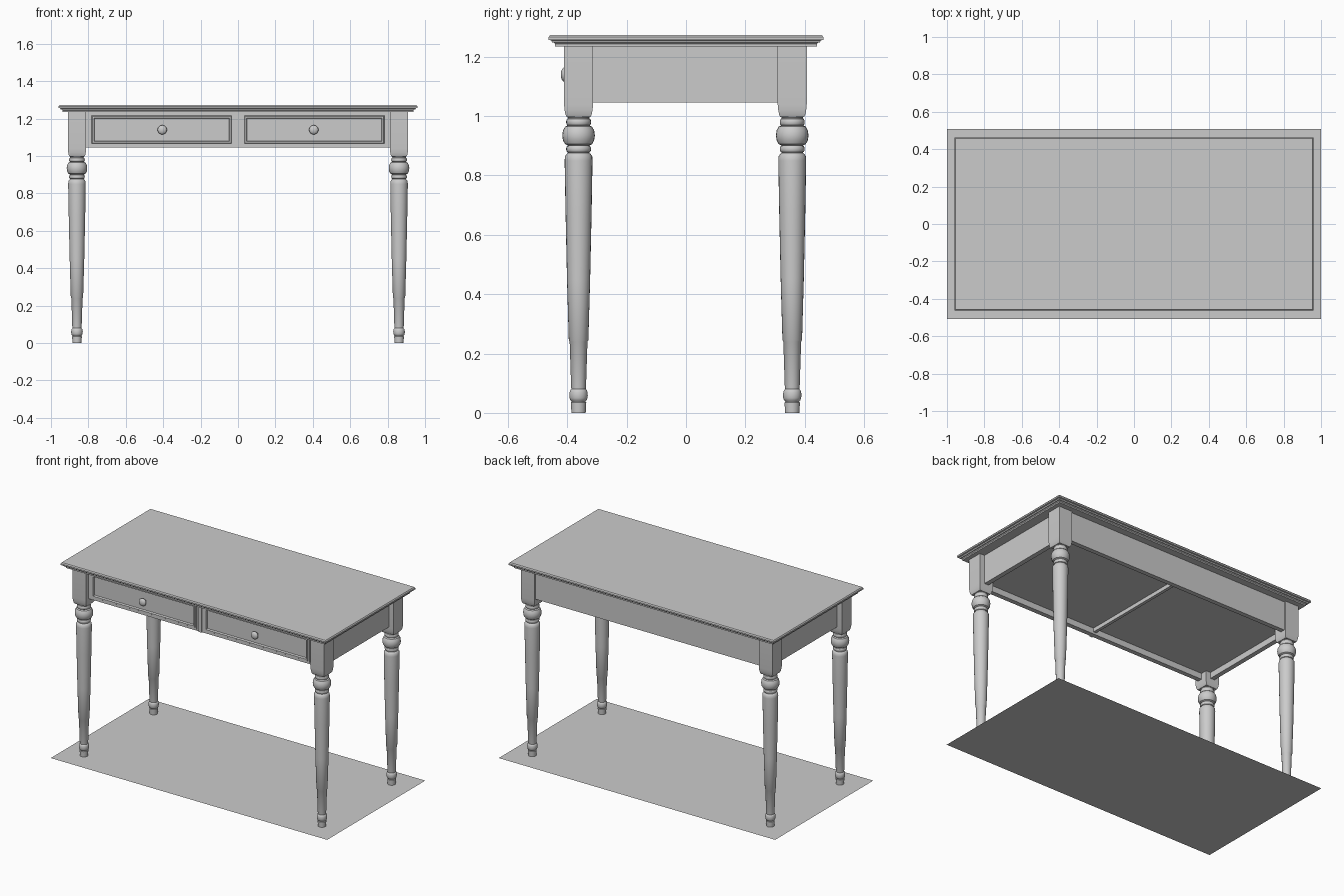
import bpy, bmesh, math
from mathutils import Matrix, Vector

if "Cube" in bpy.data.objects:
    bpy.data.objects.remove(bpy.data.objects["Cube"], do_unlink=True)

GREY = (0.6, 0.6, 0.6, 1)
mat = bpy.data.materials.new("plain grey")
mat.use_nodes = True
mat.diffuse_color = GREY
mat.node_tree.nodes["Principled BSDF"].inputs["Base Color"].default_value = GREY


def finish(bm, name, smooth=False):
    bmesh.ops.recalc_face_normals(bm, faces=bm.faces)
    mesh = bpy.data.meshes.new(name)
    bm.to_mesh(mesh)
    bm.free()
    mesh.materials.append(mat)
    ob = bpy.data.objects.new(name, mesh)
    bpy.context.collection.objects.link(ob)
    if smooth:
        bpy.ops.object.select_all(action="DESELECT")
        ob.select_set(True)
        bpy.context.view_layer.objects.active = ob
        bpy.ops.object.shade_smooth_by_angle(angle=math.radians(35))
    return ob


def box(name, x0, x1, y0, y1, z0, z1):
    bm = bmesh.new()
    bmesh.ops.create_cube(bm, size=1)
    for v in bm.verts:
        v.co = ((x0 + x1) / 2 + v.co.x * (x1 - x0),
                (y0 + y1) / 2 + v.co.y * (y1 - y0),
                (z0 + z1) / 2 + v.co.z * (z1 - z0))
    return finish(bm, name)


def stack(name, rings, smooth=False):
    """Skin a list of equal-length vertex rings and cap both ends."""
    bm = bmesh.new()
    loops = [[bm.verts.new(p) for p in ring] for ring in rings]
    for a, b in zip(loops, loops[1:]):
        for i in range(len(a)):
            j = (i + 1) % len(a)
            bm.faces.new((a[i], a[j], b[j], b[i]))
    bm.faces.new(loops[0])
    bm.faces.new(loops[-1])
    return finish(bm, name, smooth)


def rect(hx, hy, z, cx=0, cy=0):
    return [(cx + sx * hx, cy + sy * hy, z) for sx, sy in ((-1, -1), (1, -1), (1, 1), (-1, 1))]


def lathe(name, profile, base, rot=Matrix(), sides=24):
    rings = []
    for r, h in profile:
        angles = (2 * math.pi * i / sides for i in range(sides))
        rings.append([Vector(base) + rot @ Vector((r * math.cos(a), r * math.sin(a), h)) for a in angles])
    return stack(name, rings, True)


def bead(z, half, neck, radius, steps=6):
    """Rounded turning between two necks."""
    return [(neck + (radius - neck) * math.sin(math.pi * i / steps),
             z - half * math.cos(math.pi * i / steps)) for i in range(steps + 1)]


# Floor sheet
bm = bmesh.new()
bmesh.ops.create_grid(bm, x_segments=1, y_segments=1, size=1)
bmesh.ops.scale(bm, vec=(1, 0.507, 1), verts=bm.verts)
finish(bm, "floor_sheet")

# Table top with moulded edge
edge = [(0.05, 1.235), (0.022, 1.235), (0.022, 1.243), (0.017, 1.248), (0.012, 1.248),
        (0.009, 1.255), (0, 1.257), (0, 1.266), (0.005, 1.273)]
stack("table_top", [rect(0.959 - d, 0.463 - d, z) for d, z in edge])

# Turned legs with square upper blocks
LX, LY, CY, HALF = 0.861, 0.36, -0.002, 0.049
turning = ([(0.024, 0), (0.026, 0.035), (0.023, 0.037)] + bead(0.06, 0.02, 0.024, 0.031)
           + [(0.025, 0.085), (0.03, 0.24), (0.033, 0.245), (0.039, 0.45), (0.044, 0.68), (0.047, 0.85),
              (0.046, 0.865), (0.04, 0.873), (0.036, 0.876)]
           + bead(0.889, 0.011, 0.036, 0.042) + bead(0.935, 0.034, 0.036, 0.055)
           + bead(0.98, 0.012, 0.036, 0.042) + [(0.036, 0.995), (0.04, 1.0)])
for sx, side in ((1, "left"), (-1, "right")):
    for sy, end in ((-1, "front"), (1, "back")):
        x, y = sx * LX, sy * LY + CY
        lathe(f"{end}_{side}_leg", turning, (x, y, 0))
        block = [(0.04, 0.997), (0.044, 1.005), (0.047, 1.02), (HALF, 1.04), (HALF, 1.236)]
        stack(f"{end}_{side}_leg_block", [rect(h, h, z, x, y) for h, z in block], True)

# Aprons
Z0, Z1 = 1.046, 1.236
for sx, side in ((1, "left"), (-1, "right")):
    x0, x1 = sorted((sx * 0.845, sx * 0.875))
    box(f"{side}_apron", x0, x1, -0.33, 0.33, Z0, Z1)
box("back_apron", -0.83, 0.83, 0.365, 0.395, Z0, Z1)
box("front_apron", -0.83, 0.83, -0.385, -0.355, Z0, Z1)

# Drawer bottoms and central runner
box("drawer_bottom", -0.85, 0.85, -0.36, 0.37, 1.085, 1.1)
box("centre_runner", -0.01, 0.01, -0.36, 0.37, 1.06, 1.09)
box("front_divider", -0.01, 0.01, -0.392, -0.38, Z0, Z1)

# Drawer fronts: stepped frame around a sunken panel
knob = ([(0.011, 0), (0.009, 0.012)]
        + [(0.025 * math.cos(a), 0.024 + 0.014 * math.sin(a))
           for a in (math.radians(d) for d in range(-60, 86, 18))])
for sx, side in ((1, "left"), (-1, "right")):
    bm = bmesh.new()
    bmesh.ops.create_cube(bm, size=1)
    for v in bm.verts:
        v.co = (sx * 0.408 + v.co.x * 0.765, -0.383 + v.co.y * 0.016, 1.141 + v.co.z * 0.166)
    front = min(bm.faces, key=lambda f: f.calc_center_median().y)
    for thickness, depth in ((0.012, 0), (0.005, 0.006), (0.011, 0), (0.006, -0.014)):
        bmesh.ops.inset_region(bm, faces=[front], thickness=thickness, depth=depth)
    finish(bm, f"{side}_drawer_front")
    lathe(f"{side}_drawer_knob", knob, (sx * 0.405, -0.384, 1.14), Matrix.Rotation(math.pi / 2, 3, "X"))
